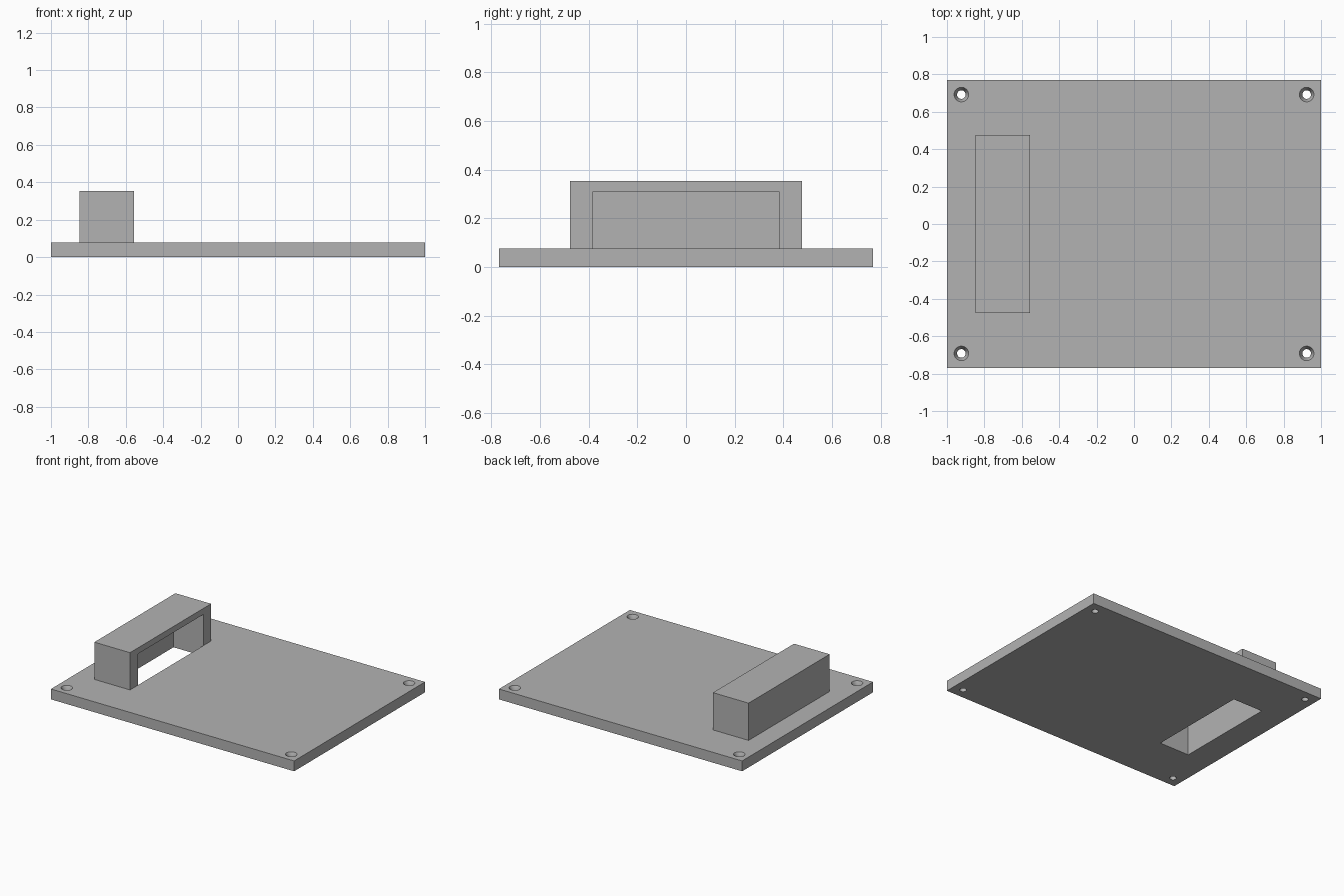
import bpy
import bmesh
from mathutils import Matrix

if "Cube" in bpy.data.objects:
    bpy.data.objects.remove(bpy.data.objects["Cube"], do_unlink=True)

HALF_X, HALF_Y, THICK = 1.0, 0.769, 0.077
HOOD_BACK, HOOD_FRONT, HOOD_TOP, HOOD_Y = -0.848, -0.555, 0.354, 0.476
SLOT_BACK, SLOT_TOP, SLOT_Y = -0.80, 0.309, 0.385
HOLE_X, HOLE_Y, HOLE_R, SINK_R, SINK_DEPTH = 0.923, 0.692, 0.023, 0.039, 0.03

grey = bpy.data.materials.new("plain grey")
grey.use_nodes = True
grey.diffuse_color = (0.45, 0.45, 0.45, 1)
grey.node_tree.nodes["Principled BSDF"].inputs["Base Color"].default_value = grey.diffuse_color


def finish(name, bm):
    mesh = bpy.data.meshes.new(name)
    bm.to_mesh(mesh)
    bm.free()
    mesh.materials.append(grey)
    obj = bpy.data.objects.new(name, mesh)
    bpy.context.collection.objects.link(obj)
    return obj


def box(name, low, high):
    bm = bmesh.new()
    bmesh.ops.create_cube(bm, size=1)
    for v in bm.verts:
        v.co = [a if c < 0 else b for c, a, b in zip(v.co, low, high)]
    return finish(name, bm)


def cone(name, x, y, z0, z1, r0, r1):
    bm = bmesh.new()
    place = Matrix.Translation((x, y, (z0 + z1) / 2))
    bmesh.ops.create_cone(bm, cap_ends=True, segments=32, radius1=r0,
                          radius2=r1, depth=z1 - z0, matrix=place)
    return finish(name, bm)


def cut(target, cutter):
    cutter.hide_render = True
    mod = target.modifiers.new("cut", 'BOOLEAN')
    mod.operation = 'DIFFERENCE'
    mod.solver = 'EXACT'
    mod.object = cutter
    bpy.ops.object.select_all(action='DESELECT')
    bpy.context.view_layer.objects.active = target
    target.select_set(True)
    bpy.ops.object.modifier_apply(modifier=mod.name)
    bpy.data.objects.remove(cutter, do_unlink=True)


# Base plate with the slot beneath the hood
plate = box("base_plate", (-HALF_X, -HALF_Y, 0), (HALF_X, HALF_Y, THICK))
cut(plate, box("slot_cutter", (SLOT_BACK, -SLOT_Y, -0.1), (HOOD_FRONT, SLOT_Y, 0.2)))

# Countersunk screw holes in the four corners
slope = (SINK_R - HOLE_R) / SINK_DEPTH
for sx in (-1, 1):
    for sy in (-1, 1):
        x, y = sx * HOLE_X, sy * HOLE_Y
        cut(plate, cone("hole_cutter", x, y, -0.1, 0.2, HOLE_R, HOLE_R))
        cut(plate, cone("sink_cutter", x, y, THICK - SINK_DEPTH, THICK + 0.01,
                        HOLE_R, SINK_R + slope * 0.01))

# Hood, open towards the plate and below
hood = box("hood", (HOOD_BACK, -HOOD_Y, THICK), (HOOD_FRONT, HOOD_Y, HOOD_TOP))
cut(hood, box("hood_cutter", (SLOT_BACK, -SLOT_Y, -0.1), (0, SLOT_Y, SLOT_TOP)))

# Smooth hole walls, crisp edges elsewhere
bpy.ops.object.select_all(action='DESELECT')
bpy.context.view_layer.objects.active = plate
plate.select_set(True)
bpy.ops.object.shade_smooth_by_angle()
